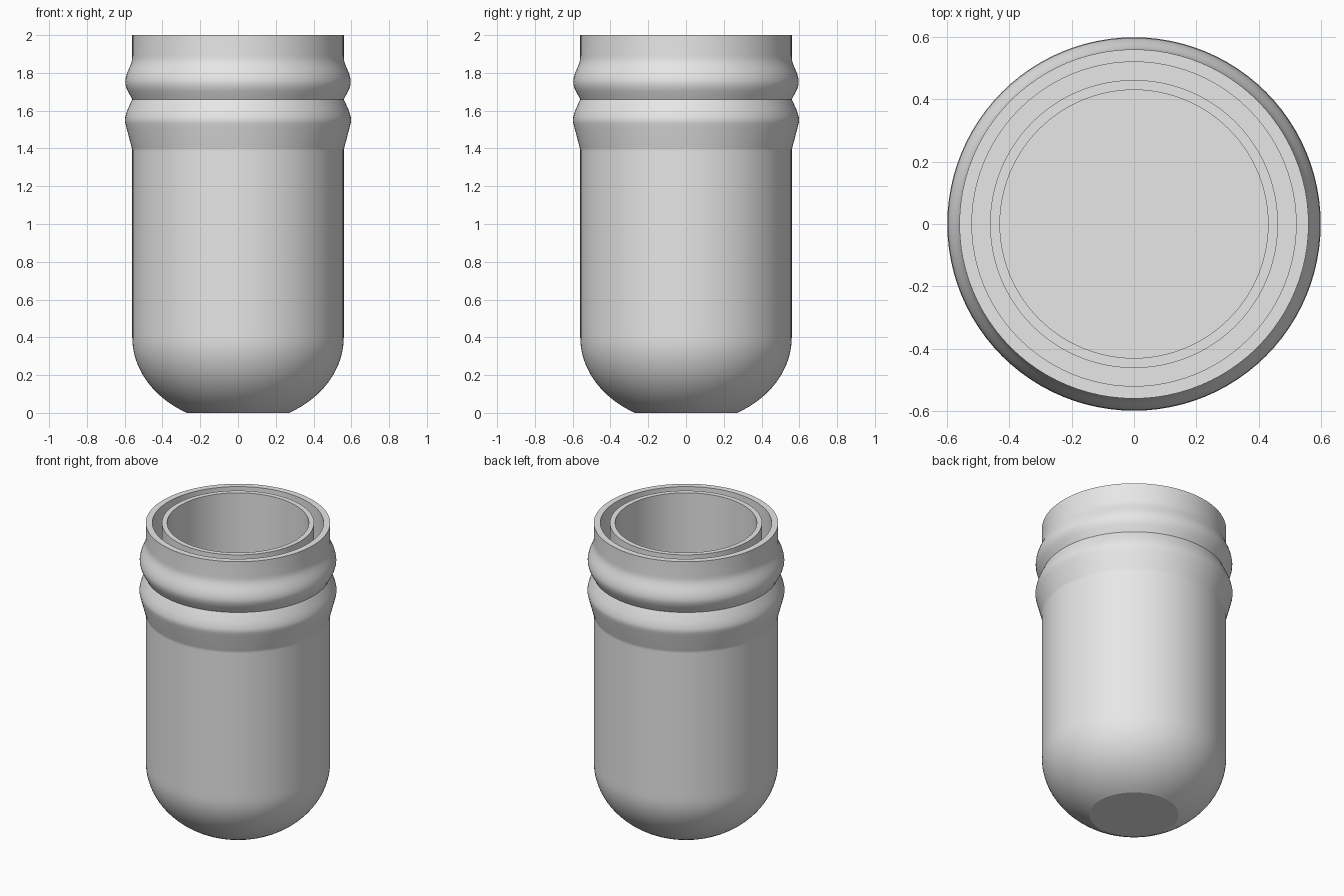
import bpy
import bmesh
import math

cube = bpy.data.objects.get("Cube")
if cube:
    bpy.data.objects.remove(cube, do_unlink=True)

SEGMENTS = 96
OUTER = 0.56      # straight wall radius
GROOVE = 1.6      # floor height of the gap between the walls

grey = bpy.data.materials.new("plain_grey")
grey.use_nodes = True
grey.diffuse_color = (0.8, 0.8, 0.8, 1)
grey.node_tree.nodes["Principled BSDF"].inputs["Base Color"].default_value = (0.8, 0.8, 0.8, 1)


def lathe(name, profile):
    """Spin an (r, z) profile around the z axis."""
    bm = bmesh.new()
    verts = [bm.verts.new((r, 0, z)) for r, z in profile]
    edges = [bm.edges.new(pair) for pair in zip(verts, verts[1:])]
    bmesh.ops.spin(bm, geom=verts + edges, cent=(0, 0, 0), axis=(0, 0, 1),
                   angle=math.tau, steps=SEGMENTS, use_merge=False)
    bmesh.ops.remove_doubles(bm, verts=bm.verts, dist=0.0001)
    bmesh.ops.recalc_face_normals(bm, faces=bm.faces)
    mesh = bpy.data.meshes.new(name)
    bm.to_mesh(mesh)
    bm.free()
    mesh.materials.append(grey)
    obj = bpy.data.objects.new(name, mesh)
    bpy.context.collection.objects.link(obj)
    bpy.ops.object.select_all(action="DESELECT")
    obj.select_set(True)
    bpy.context.view_layer.objects.active = obj
    bpy.ops.object.shade_smooth_by_angle(angle=math.radians(20))
    return obj


# Rounded base: part of an ellipse cut off by a flat foot
FOOT, CURVE_TOP, STEPS = 0.27, 0.4, 16
height = CURVE_TOP / math.sqrt(1 - (FOOT / OUTER) ** 2)
start = math.acos(FOOT / OUTER)
base = [(0, 0)]
for i in range(STEPS + 1):
    a = start * (1 - i / STEPS)
    base.append((OUTER * math.cos(a), CURVE_TOP - height * math.sin(a)))

# Straight wall and the two ridges round the neck
wall = [(OUTER, 0.43), (OUTER, 1.385), (OUTER, 1.395), (0.563, 1.405)]
lower_ridge = [(0.592, 1.515), (0.597, 1.535), (0.599, 1.55), (0.597, 1.565),
               (0.592, 1.585), (0.583, 1.61), (OUTER, 1.66)]
upper_ridge = [(0.582, 1.70), (0.591, 1.72), (0.596, 1.74), (0.597, 1.755),
               (0.594, 1.775), (0.587, 1.8), (0.576, 1.825), (0.566, 1.85),
               (0.561, 1.87), (OUTER, 1.89)]

# Flat rim, then down into the gap
rim = [(OUTER, 2), (0.52, 2), (0.52, GROOVE), (0.462, GROOVE)]

lathe("outer_body", base + wall + lower_ridge + upper_ridge + rim)

# Inner cup with a flat floor
lathe("inner_cup", [(0.462, GROOVE), (0.462, 2), (0.43, 2), (0.43, 0.25), (0, 0.25)])

# Orient the open cup so its surfaces face outward into the gap and the cavity
for name in ("outer_body", "inner_cup"):
    mesh = bpy.data.objects[name].data
    rim_face = max(mesh.polygons, key=lambda p: p.center.z)
    if rim_face.normal.z < 0:
        mesh.flip_normals()
